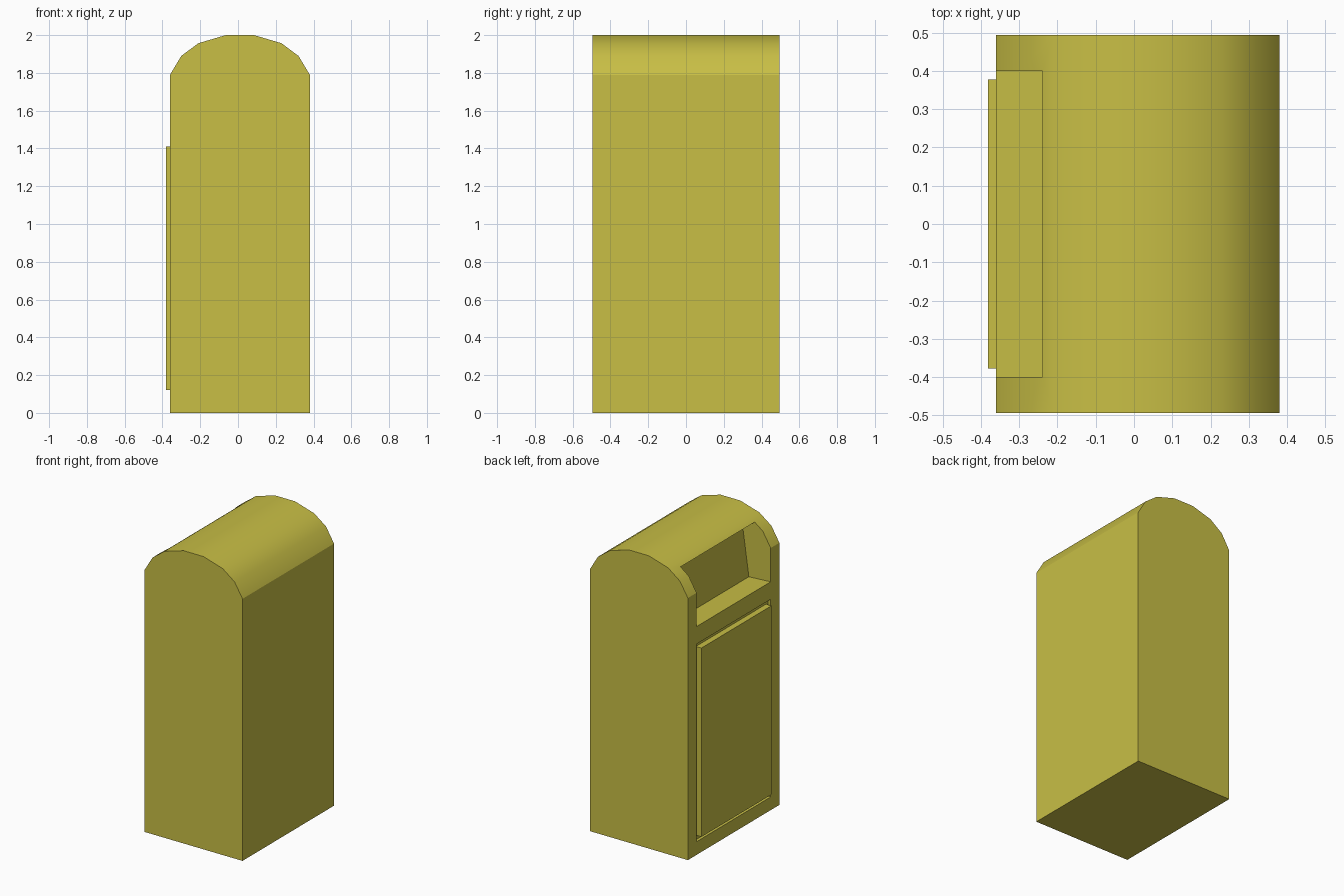
import bpy
import bmesh
import math

if "Cube" in bpy.data.objects:
    bpy.data.objects.remove(bpy.data.objects["Cube"])

olive = bpy.data.materials.new("olive_yellow")
olive.diffuse_color = (0.58, 0.52, 0.06, 1)
olive.use_nodes = True
olive.node_tree.nodes["Principled BSDF"].inputs["Base Color"].default_value = olive.diffuse_color


def prism(name, profile, y0, y1):
    """Extrude an x-z outline along y."""
    bm = bmesh.new()
    face = bm.faces.new([bm.verts.new((x, y0, z)) for x, z in profile])
    ext = bmesh.ops.extrude_face_region(bm, geom=[face])
    verts = [g for g in ext["geom"] if isinstance(g, bmesh.types.BMVert)]
    bmesh.ops.translate(bm, vec=(0, y1 - y0, 0), verts=verts)
    bmesh.ops.recalc_face_normals(bm, faces=bm.faces)
    mesh = bpy.data.meshes.new(name)
    bm.to_mesh(mesh)
    bm.free()
    mesh.materials.append(olive)
    obj = bpy.data.objects.new(name, mesh)
    bpy.context.collection.objects.link(obj)
    return obj


def box(name, x0, x1, z0, z1, half_y):
    return prism(name, [(x0, z0), (x1, z0), (x1, z1), (x0, z1)], -half_y, half_y)


def select(obj):
    bpy.ops.object.select_all(action='DESELECT')
    obj.select_set(True)
    bpy.context.view_layer.objects.active = obj


def cut(obj, cutter):
    cutter.hide_render = True
    mod = obj.modifiers.new("cut", 'BOOLEAN')
    mod.operation = 'DIFFERENCE'
    mod.solver = 'EXACT'
    mod.object = cutter
    select(obj)
    bpy.ops.object.modifier_apply(modifier=mod.name)
    bpy.data.objects.remove(cutter)


# Cabinet with a faceted arched roof
mid = 0.01
half = [(0.37, 0), (0.37, 1.79), (0.31, 1.89), (0.22, 1.957), (0.075, 2.0)]
outline = [(mid + x, z) for x, z in half] + [(mid - x, z) for x, z in reversed(half)]
body = prism("cabinet", outline, -0.494, 0.494)

# Slanted opening under the roof, on the -x side
cut(body, prism("opening_cutter",
                [(-0.50, 1.568), (-0.195, 1.55), (-0.143, 1.921), (-0.50, 1.974)],
                -0.4, 0.4))

# Shallow door recess
cut(body, box("door_recess_cutter", -0.5, -0.34, 0.09, 1.44, 0.4))

# Smooth roof, sharp edges elsewhere
select(body)
bpy.ops.object.shade_smooth_by_angle(angle=math.radians(28))

# Door panel standing proud of its recess
box("door_panel", -0.381, -0.34, 0.12, 1.41, 0.378)
